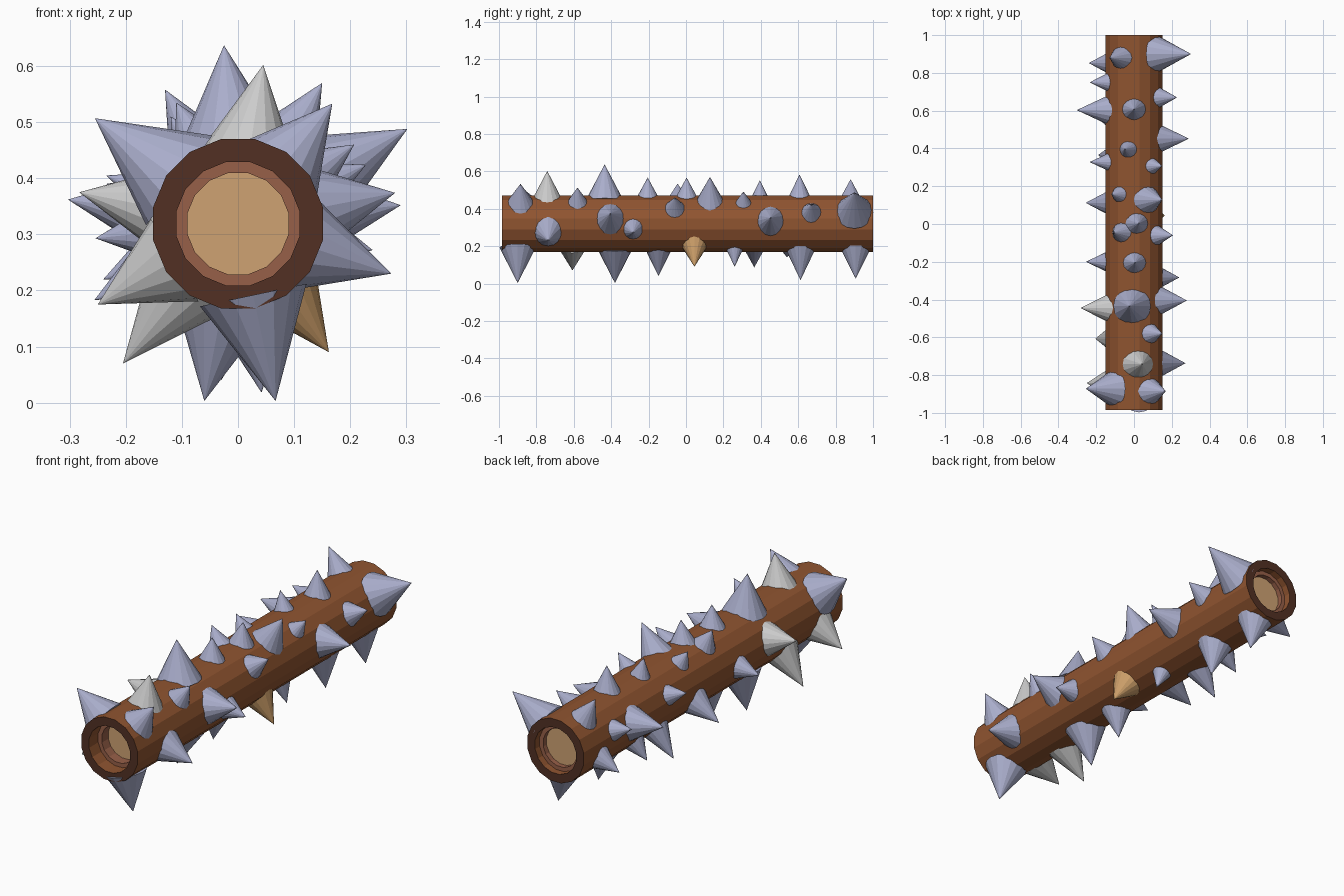
import bpy, bmesh, math
from mathutils import Vector

AXIS_Z = 0.319
LOG_R = 0.154
SIDES = 16


def material(name, rgb):
    m = bpy.data.materials.new(name)
    m.diffuse_color = (*rgb, 1)
    return m


BARK = material("bark", (0.28, 0.09, 0.03))
RIM = material("dark_rim", (0.085, 0.03, 0.017))
STEP = material("inner_step", (0.31, 0.115, 0.065))
CORE = material("pale_core", (0.62, 0.36, 0.17))
SPIKE = material("spike_blue_grey", (0.40, 0.42, 0.60))
PALE = material("spike_grey", (0.55, 0.55, 0.54))
TAN = material("spike_tan", (0.60, 0.34, 0.14))


def finish(bm, name, mats):
    bmesh.ops.recalc_face_normals(bm, faces=bm.faces)
    me = bpy.data.meshes.new(name)
    bm.to_mesh(me)
    bm.free()
    for m in mats:
        me.materials.append(m)
    ob = bpy.data.objects.new(name, me)
    bpy.context.collection.objects.link(ob)
    return ob


# Log: closed profile (radius, y) turned around the y axis, recessed at both ends
profile = [(0.092, -0.865), (0.092, -0.915), (0.112, -0.915), (0.112, -0.985),
           (LOG_R, -0.985), (LOG_R, 1.0),
           (0.112, 1.0), (0.112, 0.965), (0.092, 0.965), (0.092, 0.94)]
band_mats = [2, 2, 0, 1, 0, 1, 0, 2, 2]
bm = bmesh.new()
rings = []
for r, y in profile:
    ring = []
    for i in range(SIDES):
        a = 2 * math.pi * (i + 0.5) / SIDES
        ring.append(bm.verts.new((r * math.cos(a), y, AXIS_Z + r * math.sin(a))))
    rings.append(ring)
for k, mi in enumerate(band_mats):
    for i in range(SIDES):
        j = (i + 1) % SIDES
        f = bm.faces.new((rings[k][i], rings[k][j], rings[k + 1][j], rings[k + 1][i]))
        f.material_index = mi
for ring in (rings[0], rings[-1]):
    bm.faces.new(ring).material_index = 3
finish(bm, "log", [BARK, RIM, STEP, CORE])


# Spike: cone pointing straight out from the log axis, given its tip and width
def spike(name, tip, radius, mat=SPIKE):
    x, y, z = tip
    out = Vector((x, 0, z - AXIS_Z))
    d = out.length
    out.normalize()
    side = out.cross(Vector((0, 1, 0)))
    start = 0.13
    base_r = radius * (d - start) / (d - 0.148)
    centre = Vector((0, y, AXIS_Z)) + out * start
    bm = bmesh.new()
    apex = bm.verts.new(tip)
    ring = []
    for i in range(SIDES):
        a = 2 * math.pi * i / SIDES
        ring.append(bm.verts.new(centre + base_r * (math.cos(a) * side
                                 + math.sin(a) * Vector((0, 1, 0)))))
    for i in range(SIDES):
        bm.faces.new((ring[i], ring[(i + 1) % SIDES], apex))
    bm.faces.new(ring)
    finish(bm, name, [mat])


groups = {
    "top_spike": [
        ((0.168, -0.885, 0.533), 0.068), ((0.15, -0.58, 0.513), 0.052),
        ((-0.025, -0.435, 0.637), 0.09), ((0.005, -0.205, 0.567), 0.055),
        ((-0.11, -0.045, 0.535), 0.052), ((0.025, 0.003, 0.567), 0.055),
        ((0.15, 0.128, 0.57), 0.07), ((-0.12, 0.157, 0.51), 0.042),
        ((0.15, 0.307, 0.492), 0.042), ((-0.05, 0.395, 0.552), 0.044),
        ((0.0, 0.607, 0.583), 0.057), ((-0.13, 0.88, 0.558), 0.058)],
    "left_spike": [
        ((-0.255, -0.872, 0.507), 0.09), ((-0.254, -0.2, 0.293), 0.052),
        ((-0.256, 0.112, 0.183), 0.065), ((-0.235, 0.328, 0.405), 0.045),
        ((-0.303, 0.603, 0.362), 0.073), ((-0.235, 0.75, 0.39), 0.047),
        ((-0.24, 0.852, 0.22), 0.055)],
    "right_spike": [
        ((0.273, -0.737, 0.23), 0.072), ((0.28, -0.405, 0.374), 0.073),
        ((0.24, -0.283, 0.272), 0.052), ((0.207, -0.06, 0.46), 0.053),
        ((0.29, 0.452, 0.352), 0.07), ((0.228, 0.67, 0.424), 0.053),
        ((0.302, 0.9, 0.488), 0.093)],
    "bottom_spike": [
        ((0.067, -0.9, 0.003), 0.088), ((-0.06, -0.38, 0.003), 0.088),
        ((-0.03, -0.147, 0.04), 0.065), ((0.08, 0.26, 0.09), 0.043),
        ((-0.19, 0.365, 0.087), 0.062), ((-0.17, 0.54, 0.14), 0.05),
        ((0.042, 0.612, 0.018), 0.074), ((0.05, 0.907, 0.027), 0.074)],
}
for name, items in groups.items():
    for n, (tip, r) in enumerate(items, 1):
        spike(f"{name}_{n}", tip, r)

# Odd-coloured spikes
for n, (tip, r) in enumerate([((0.045, -0.742, 0.602), 0.072),
                              ((-0.283, -0.445, 0.375), 0.07),
                              ((-0.205, -0.607, 0.07), 0.078),
                              ((-0.25, -0.842, 0.175), 0.075)], 1):
    spike(f"grey_spike_{n}", tip, r, PALE)
spike("tan_spike", (0.162, 0.045, 0.09), 0.065, TAN)
